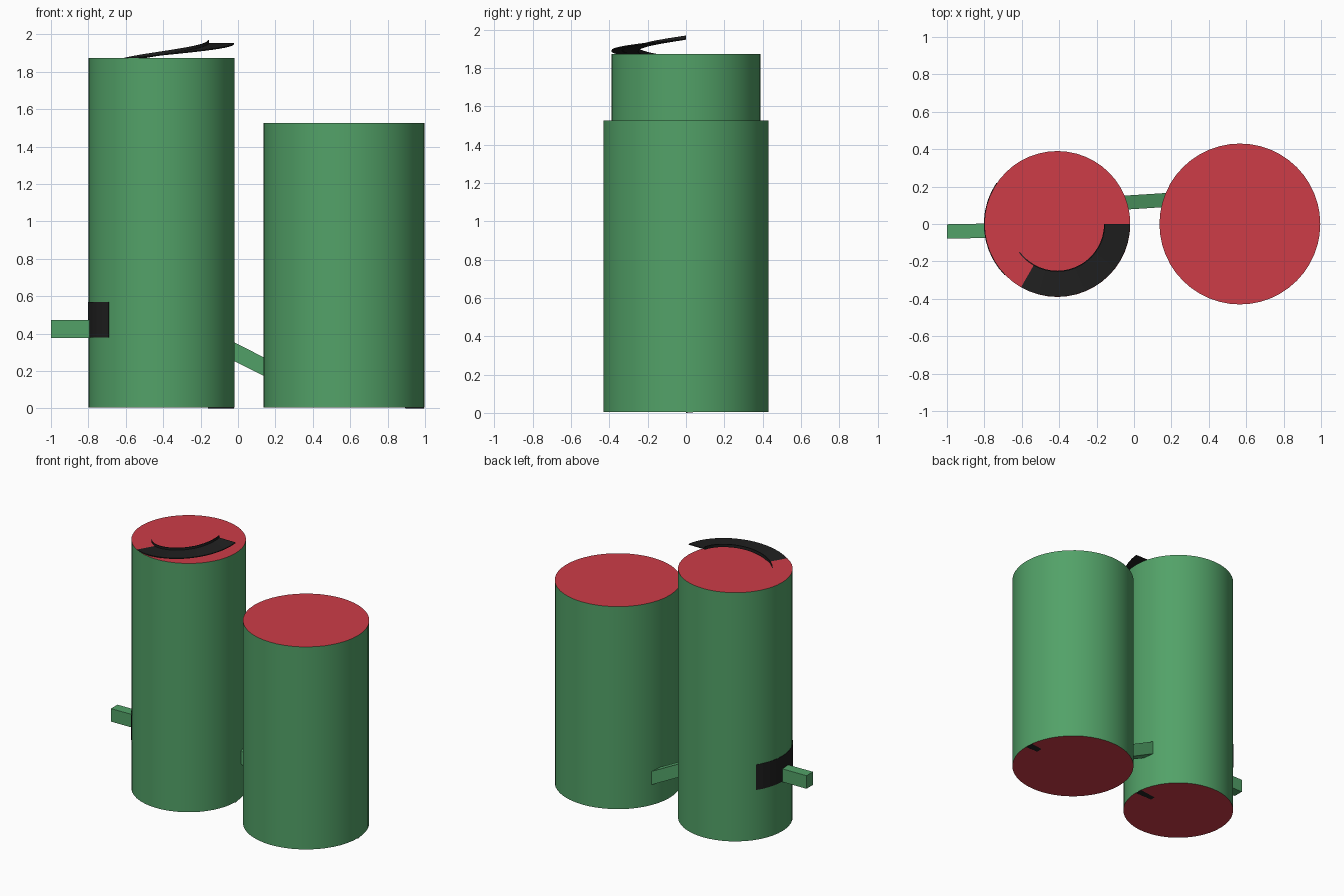
import bpy, bmesh, math

if "Cube" in bpy.data.objects:
    bpy.data.objects.remove(bpy.data.objects["Cube"])

SIDES = 48
STEP = 2 * math.pi / SIDES


def material(name, rgb):
    m = bpy.data.materials.new(name)
    m.diffuse_color = (*rgb, 1)
    m.use_nodes = True
    m.node_tree.nodes["Principled BSDF"].inputs["Base Color"].default_value = m.diffuse_color
    return m


green = material("green wall", (0.085, 0.36, 0.138))
red = material("red cap", (0.61, 0.045, 0.064))
black = material("black trim", (0.014, 0.014, 0.014))


def make_object(name, bm, mats):
    bmesh.ops.recalc_face_normals(bm, faces=bm.faces)
    me = bpy.data.meshes.new(name)
    bm.to_mesh(me)
    bm.free()
    for m in mats:
        me.materials.append(m)
    ob = bpy.data.objects.new(name, me)
    bpy.context.collection.objects.link(ob)
    return ob


def sweep(name, profile, cx, start, end, pitch, mat):
    """Sweep a closed (radius, z) profile round a vertical axis, rising by pitch per turn."""
    bm = bmesh.new()
    n = max(1, round((end - start) / STEP))
    rings = []
    for i in range(n + 1):
        a = start + (end - start) * i / n
        rise = pitch * (a - start) / (2 * math.pi)
        rings.append([bm.verts.new((cx + r * math.cos(a), r * math.sin(a), z + rise))
                      for r, z in profile])
    k = len(profile)
    for p, q in zip(rings, rings[1:]):
        for j in range(k):
            bm.faces.new((p[j], p[(j + 1) % k], q[(j + 1) % k], q[j]))
    bm.faces.new(rings[0])
    bm.faces.new(rings[-1])
    return make_object(name, bm, [mat])


def tank(name, cx, radius, height, base=0.005):
    """Green cylinder with red end caps."""
    bm = bmesh.new()
    bmesh.ops.create_cone(bm, cap_ends=True, segments=SIDES,
                          radius1=radius, radius2=radius, depth=height - base)
    bmesh.ops.translate(bm, verts=bm.verts, vec=(cx, 0, (height + base) / 2))
    bm.normal_update()
    for f in bm.faces:
        f.material_index = 1 if abs(f.normal.z) > 0.5 else 0
    ob = make_object(name, bm, [green, red])
    bpy.context.view_layer.objects.active = ob
    ob.select_set(True)
    bpy.ops.object.shade_smooth_by_angle(angle=math.radians(30))
    ob.select_set(False)


def ramp(name, cx, inner, outer, turns):
    """Spiral ramp with a low curb along its inner edge."""
    t = 0.006
    profile = [(outer, 0), (outer, t), (inner + t, t),
               (inner + t, 0.022), (inner, 0.022), (inner, 0)]
    sweep(name, profile, cx, 0, turns * 2 * math.pi, 0.2435, black)


def duct(name, p, q, width, height):
    """Rectangular duct between two points."""
    bm = bmesh.new()
    ends = [[bm.verts.new((x, y + sy * width / 2, z + sz * height / 2))
             for sy, sz in ((-1, -1), (1, -1), (1, 1), (-1, 1))] for x, y, z in (p, q)]
    for j in range(4):
        k = (j + 1) % 4
        bm.faces.new((ends[0][j], ends[0][k], ends[1][k], ends[1][j]))
    for e in ends:
        bm.faces.new(e)
    make_object(name, bm, [green])


# Two tanks
tank("tall_tank", -0.41, 0.39, 1.873)
tank("short_tank", 0.566, 0.43, 1.526)

# Spiral ramps inside the tanks; the tall one emerges from its top
ramp("tall_spiral_ramp", -0.41, 0.25, 0.389, 8)
ramp("short_spiral_ramp", 0.566, 0.33, 0.429, 6)

# Black opening behind the inlet
sweep("inlet_opening", [(0.386, 0.38), (0.393, 0.38), (0.393, 0.57), (0.386, 0.57)],
      -0.41, math.radians(146), math.radians(224), 0, black)

# Inlet duct and sloping duct between the tanks
duct("inlet_duct", (-1.0, -0.04, 0.425), (-0.78, -0.036, 0.425), 0.077, 0.098)
duct("link_duct", (-0.07, 0.113, 0.328), (0.20, 0.13, 0.192), 0.075, 0.1)
